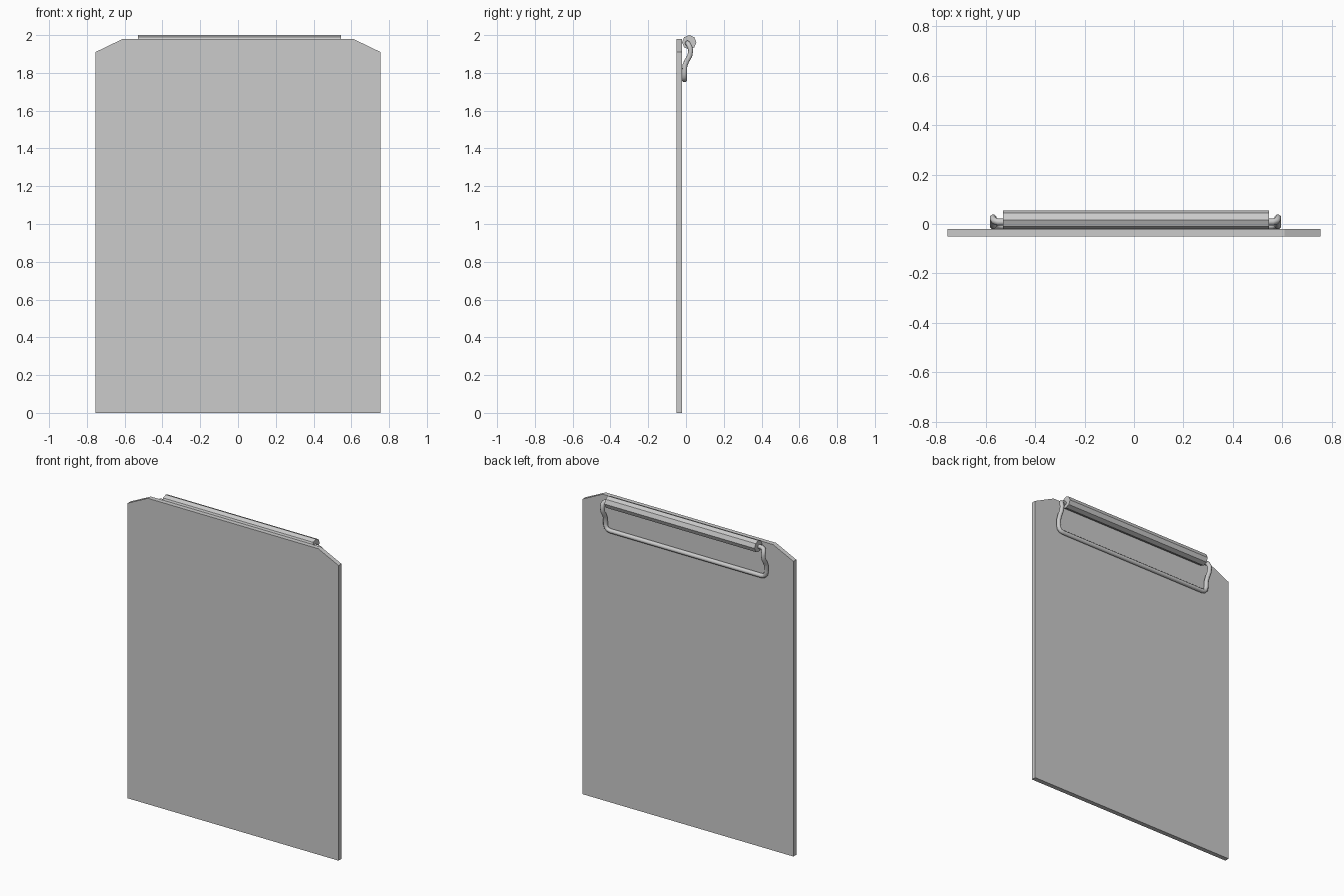
import bpy, bmesh, math
from mathutils import Matrix

if "Cube" in bpy.data.objects:
    bpy.data.objects.remove(bpy.data.objects["Cube"])


def add_object(name, bm):
    bmesh.ops.recalc_face_normals(bm, faces=bm.faces)
    mesh = bpy.data.meshes.new(name)
    bm.to_mesh(mesh)
    bm.free()
    ob = bpy.data.objects.new(name, mesh)
    bpy.context.collection.objects.link(ob)
    return ob


# Backing board: chamfered outline extruded in depth
bm = bmesh.new()
half = [(0.755, 0), (0.755, 1.91), (0.61, 1.98)]
outline = half + [(-x, z) for x, z in reversed(half)]
face = bm.faces.new([bm.verts.new((x, -0.05, z)) for x, z in outline])
ext = bmesh.ops.extrude_face_region(bm, geom=[face])
for v in ext["geom"]:
    if isinstance(v, bmesh.types.BMVert):
        v.co.y += 0.03
add_object("board", bm)

# Octagonal hinge barrel along the top edge
bm = bmesh.new()
bmesh.ops.create_cone(bm, cap_ends=True, segments=8, radius1=0.038, radius2=0.038,
                      depth=1.075,
                      matrix=Matrix.Translation((0.008, 0.017, 1.962))
                      @ Matrix.Rotation(math.pi / 2, 4, 'Y'))
add_object("hinge_barrel", bm)

# Bent wire clip: half path, mirrored to the other end
cx, wire_r = 0.006, 0.014
half = [(0.51, 0.008, 1.957), (0.555, 0.008, 1.957), (0.570, 0.012, 1.952),
        (0.576, 0.020, 1.938), (0.576, 0.025, 1.918), (0.576, 0.020, 1.890),
        (0.576, 0.005, 1.865), (0.576, -0.006, 1.840), (0.576, -0.008, 1.800),
        (0.571, -0.008, 1.780), (0.560, -0.008, 1.768), (0.542, -0.008, 1.764)]
path = half + [(-x, y, z) for x, y, z in reversed(half)]
curve = bpy.data.curves.new("wire_clip", 'CURVE')
curve.dimensions = '3D'
curve.bevel_depth = wire_r
curve.bevel_resolution = 2
curve.use_fill_caps = True
spline = curve.splines.new('POLY')
spline.points.add(len(path) - 1)
for p, (x, y, z) in zip(spline.points, path):
    p.co = (x + cx, y, z, 1)
clip = bpy.data.objects.new("wire_clip", curve)
bpy.context.collection.objects.link(clip)
bpy.context.view_layer.objects.active = clip
clip.select_set(True)
bpy.ops.object.convert(target='MESH')
bpy.ops.object.shade_smooth_by_angle(angle=math.radians(50))
